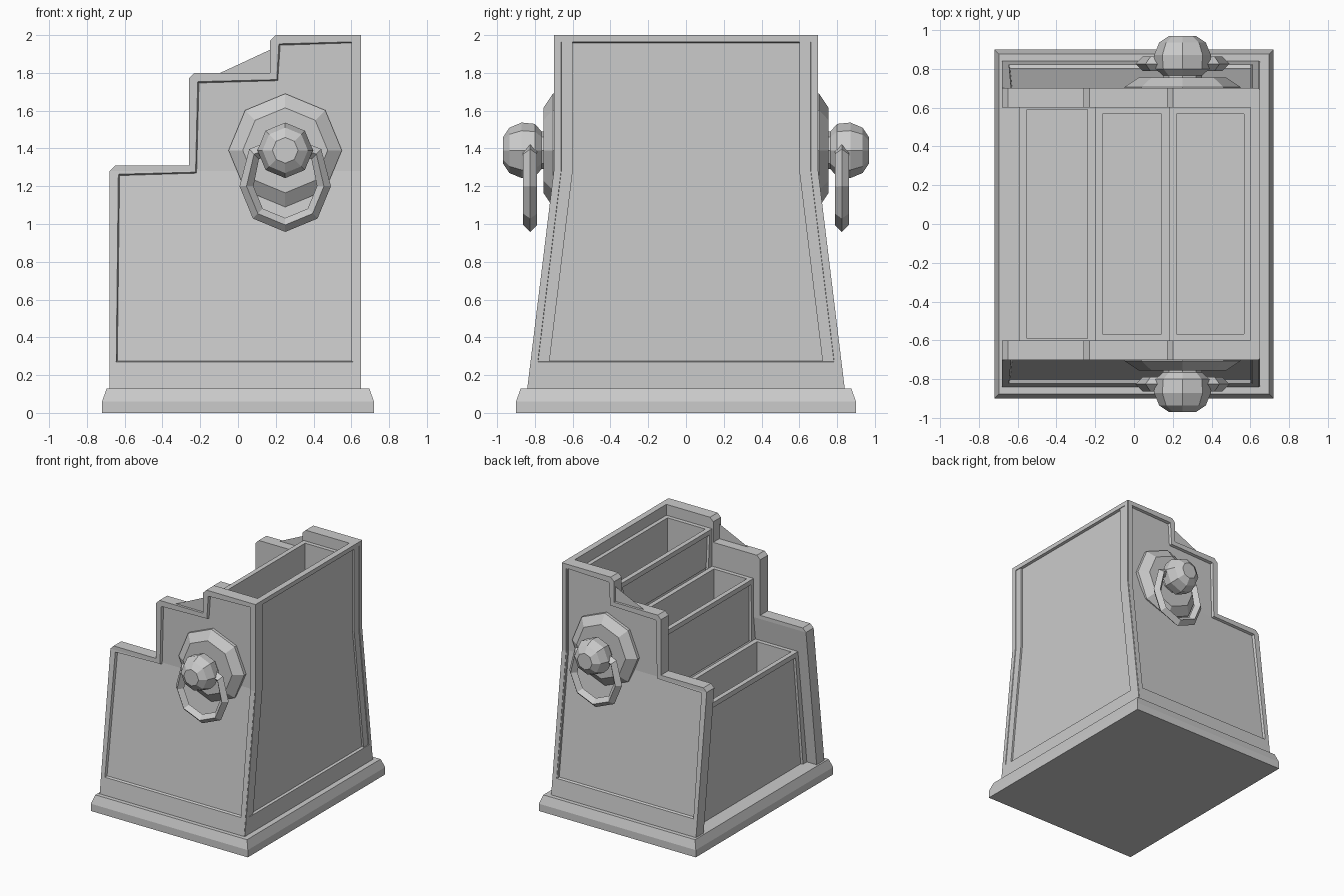
import bpy, bmesh, math
from mathutils import Vector

cube = bpy.data.objects.get("Cube")
if cube:
    bpy.data.objects.remove(cube)

grey = bpy.data.materials.new("plain_grey")
grey.use_nodes = True
COLOUR = (0.6, 0.6, 0.6, 1)
grey.diffuse_color = COLOUR
for node in grey.node_tree.nodes:
    if node.type == 'BSDF_PRINCIPLED':
        node.inputs["Base Color"].default_value = COLOUR

BASE_TOP, KINK, FRAME = 0.13, 1.28, 0.055


def flare(z):
    """Outward slope of the lower body."""
    return max(0, KINK - z) * 0.122


def finish(bm, name, fix=True):
    if fix:
        bmesh.ops.recalc_face_normals(bm, faces=bm.faces)
    me = bpy.data.meshes.new(name)
    bm.to_mesh(me)
    bm.free()
    me.materials.append(grey)
    ob = bpy.data.objects.new(name, me)
    bpy.context.collection.objects.link(ob)
    return ob


def framed_slab(name, profile, thick, place):
    """Profile extruded in depth, with a recessed panel in its outer face."""
    bm = bmesh.new()
    outer = [bm.verts.new((u, 0, z)) for u, z in profile]
    inner = [bm.verts.new((u, thick, z)) for u, z in profile]
    face = bm.faces.new(outer)
    bm.faces.new(inner[::-1])
    n = len(profile)
    for i in range(n):
        j = (i + 1) % n
        bm.faces.new((outer[i], inner[i], inner[j], outer[j]))
    bmesh.ops.recalc_face_normals(bm, faces=bm.faces)
    bmesh.ops.inset_region(bm, faces=[face], thickness=0.012, depth=0)
    bmesh.ops.inset_region(bm, faces=[face], thickness=FRAME - 0.017, depth=0)
    for v in face.verts:
        if v.co.z < 0.25:
            v.co.z = 0.27
    bmesh.ops.inset_region(bm, faces=[face], thickness=0.008, depth=-0.02)
    geom = bm.verts[:] + bm.edges[:] + bm.faces[:]
    bmesh.ops.bisect_plane(bm, geom=geom, plane_co=(0, 0, KINK), plane_no=(0, 0, 1))
    for v in bm.verts:
        v.co = place(v.co)
    return finish(bm, name)


# Base plinth with a sloped upper edge
bm = bmesh.new()
bmesh.ops.create_cube(bm, size=1)
for v in bm.verts:
    v.co = Vector((v.co.x * 1.44, v.co.y * 1.8, (v.co.z + 0.5) * 0.06))
top = max(bm.faces, key=lambda f: f.calc_center_median().z)
ring = bmesh.ops.extrude_discrete_faces(bm, faces=[top])["faces"][0]
for v in ring.verts:
    v.co += Vector((-math.copysign(0.025, v.co.x), -math.copysign(0.025, v.co.y), BASE_TOP - 0.06))
finish(bm, "base_plinth")

# Stepped side panels, front and back
C = 0.03
steps = [(-0.68, 1.31), (-0.26, 1.80), (0.17, 2.0)]
profile = [(0.645, BASE_TOP - 0.01), (-0.68, BASE_TOP - 0.01)]
for i, (x, z) in enumerate(steps):
    profile += [(x, z - C), (x + C, z)]
    profile.append((steps[i + 1][0] if i < 2 else 0.645, z))
for s, side in ((-1, "front"), (1, "back")):
    framed_slab(side + "_stepped_panel", profile, 0.1,
                lambda c, s=s: Vector((c.x, s * (0.70 - c.y + flare(c.z)), c.z)))

# Tall wall on the high side
W = 0.697
framed_slab("tall_wall", [(-W, BASE_TOP - 0.01), (W, BASE_TOP - 0.01), (W, 2), (-W, 2)], 0.05,
            lambda c: Vector((0.65 - c.y, c.x + math.copysign(flare(c.z), c.x), c.z)))


def bin_box(name, x0, x1, z0, z1, depth):
    """Open box with a framed riser."""
    bm = bmesh.new()
    bmesh.ops.create_cube(bm, size=1)
    for v in bm.verts:
        z = z1 if v.co.z > 0 else z0
        v.co = Vector((x1 if v.co.x > 0 else x0,
                       math.copysign(0.605 + flare(z), v.co.y), z))
    bm.normal_update()
    top = max(bm.faces, key=lambda f: f.normal.z)
    riser = min(bm.faces, key=lambda f: f.normal.x)
    floor = min(bm.faces, key=lambda f: f.normal.z)
    bmesh.ops.delete(bm, geom=[floor], context='FACES_ONLY')
    bmesh.ops.inset_region(bm, faces=[riser], thickness=FRAME, depth=0)
    bmesh.ops.inset_region(bm, faces=[riser], thickness=0.005, depth=-0.018)
    bmesh.ops.inset_region(bm, faces=[top], thickness=FRAME, depth=0)
    pocket = bmesh.ops.extrude_discrete_faces(bm, faces=[top])["faces"][0]
    for v in pocket.verts:
        v.co.z -= depth
    finish(bm, name, fix=False)


# Three rising bins
bin_box("low_bin", -0.59, -0.20, BASE_TOP - 0.01, 1.09, 0.5)
bin_box("middle_bin", -0.20, 0.18, 1.09, 1.60, 0.5)
bin_box("high_bin", 0.18, 0.605, 1.60, 1.91, 0.5)

# Handles: octagonal plate, knob and hanging ring
HX, HZ, SIDES = 0.25, 1.39, 8


def lathe(name, profile, s):
    bm = bmesh.new()
    rings = []
    for r, y in profile:
        rings.append([bm.verts.new((HX + r * math.cos(i * math.tau / SIDES), s * y,
                                    HZ + r * math.sin(i * math.tau / SIDES)))
                      for i in range(SIDES)])
    for a, b in zip(rings, rings[1:]):
        for i in range(SIDES):
            j = (i + 1) % SIDES
            bm.faces.new((a[i], a[j], b[j], b[i]))
    bm.faces.new(rings[0])
    bm.faces.new(rings[-1])
    finish(bm, name)


def hanging_ring(name, s):
    """Open loop of square bar hooked into the knob."""
    bm = bmesh.new()
    cx, cz, r, t, y = HX, 1.20, 0.205, 0.037, 0.825
    path = [(-0.11, 0.19), (-0.165, 0.17)]
    path += [(r * math.cos(a), r * math.sin(a))
             for a in (math.pi + k * math.pi / 4 for k in range(5))]
    path += [(-path[1][0], path[1][1]), (-path[0][0], path[0][1])]
    rows = []
    for u, w in path:
        out = Vector((u, 0, w)).normalized() * t
        c = Vector((cx + u, s * y, cz + w))
        rows.append([bm.verts.new(p) for p in
                     (c + out, c + Vector((0, t, 0)), c - out, c - Vector((0, t, 0)))])
    for a, b in zip(rows, rows[1:]):
        for i in range(4):
            j = (i + 1) % 4
            bm.faces.new((a[i], a[j], b[j], b[i]))
    bm.faces.new(rows[0])
    bm.faces.new(rows[-1])
    finish(bm, name)


plate = [(0.30, 0.67), (0.30, 0.705), (0.225, 0.755)]
knob = [(0.10, 0.74), (0.10, 0.765), (0.14, 0.80), (0.147, 0.87), (0.12, 0.935), (0.068, 0.97)]
for s, side in ((-1, "front"), (1, "back")):
    lathe(side + "_handle_plate", plate, s)
    lathe(side + "_handle_knob", knob, s)
    hanging_ring(side + "_handle_ring", s)
